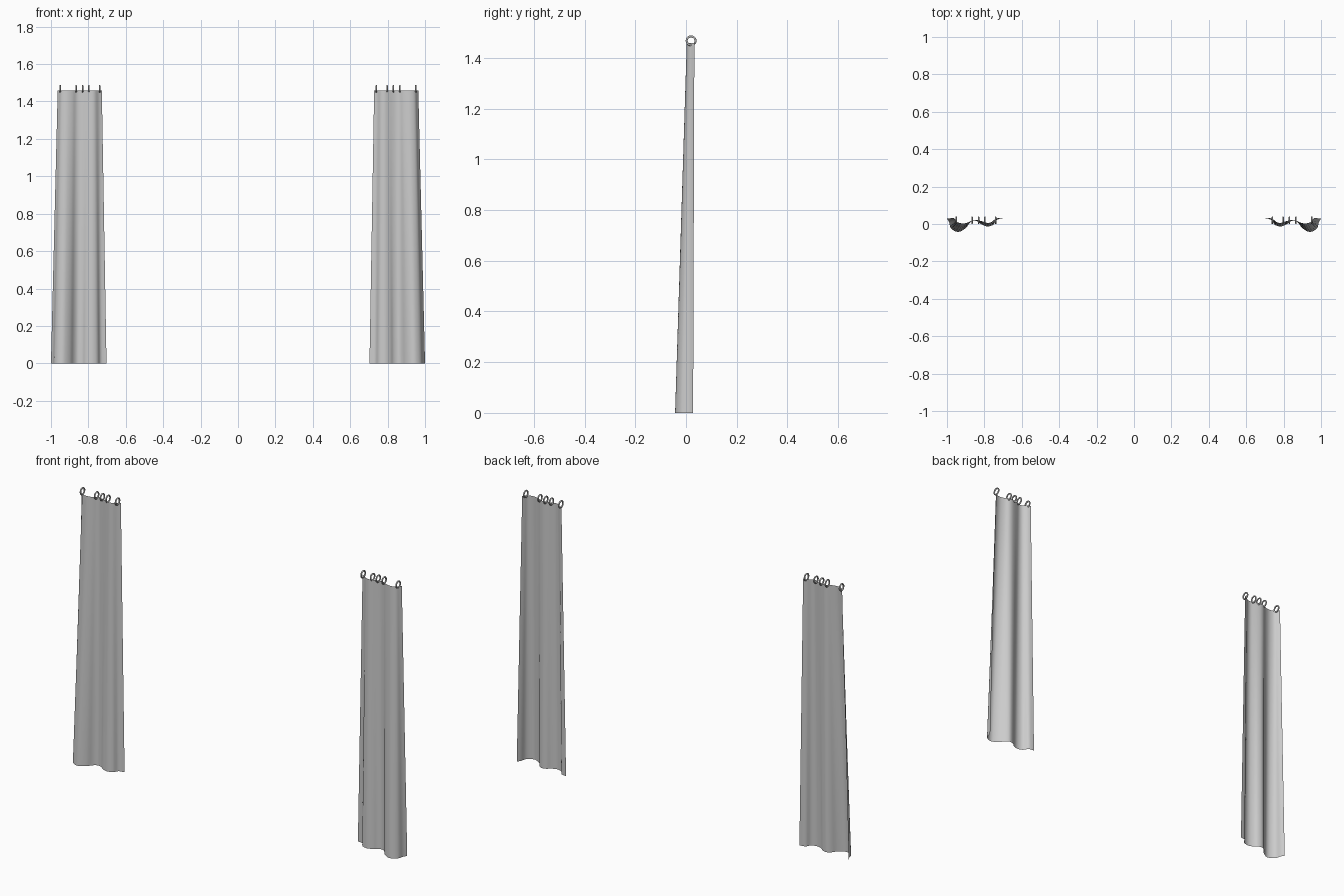
import bpy, bmesh, math
from mathutils import Vector

if "Cube" in bpy.data.objects:
    bpy.data.objects.remove(bpy.data.objects["Cube"])

# Fold outlines of the right-hand curtain: hem and header (x, y)
HEM = [(0.703, 0.028), (0.735, 0.022), (0.752, -0.004), (0.785, -0.013), (0.815, -0.002),
       (0.832, 0.012), (0.858, 0.018), (0.880, 0.004), (0.900, -0.022), (0.940, -0.043),
       (0.978, -0.024), (0.988, 0.008), (1.000, 0.028)]
HEADER = [(0.728, 0.032), (0.745, 0.024), (0.765, 0.009), (0.785, 0.006), (0.805, 0.012),
          (0.825, 0.018), (0.845, 0.022), (0.864, 0.020), (0.885, 0.009), (0.915, 0.003),
          (0.943, 0.009), (0.955, 0.022), (0.964, 0.033)]
TOP = 1.458
RINGS = [0.740, 0.797, 0.831, 0.866, 0.951]


def smooth(pts, n=3):
    """Catmull-Rom subdivision of an open outline."""
    p = [Vector(q) for q in pts]
    p = [2 * p[0] - p[1]] + p + [2 * p[-1] - p[-2]]
    out = []
    for a, b, c, d in zip(p, p[1:], p[2:], p[3:]):
        for k in range(n):
            t = k / n
            out.append(0.5 * (2 * b + (c - a) * t + (2 * a - 5 * b + 4 * c - d) * t * t
                              + (3 * b - a - 3 * c + d) * t ** 3))
    return out + [p[-2]]


def finish(name, bm):
    me = bpy.data.meshes.new(name)
    for f in bm.faces:
        f.smooth = True
    bm.to_mesh(me)
    bm.free()
    ob = bpy.data.objects.new(name, me)
    bpy.context.collection.objects.link(ob)


def curtain(name, side):
    # Cloth sheet lofted from hem to header
    bm = bmesh.new()
    hem, head = smooth(HEM), smooth(HEADER)
    rows = []
    for i in range(9):
        t = i / 8
        rows.append([bm.verts.new((side * v.x, v.y, TOP * t))
                     for v in (a.lerp(b, t) for a, b in zip(hem, head))])
    for r, s in zip(rows, rows[1:]):
        for j in range(len(r) - 1):
            q = (r[j], r[j + 1], s[j + 1], s[j])
            bm.faces.new(q if side > 0 else q[::-1])
    finish(name, bm)


def ring(name, x, major=0.0175, minor=0.004, n=20, m=8):
    # Hanging ring, hole facing sideways
    bm = bmesh.new()
    g = []
    for i in range(n):
        a = 2 * math.pi * i / n
        row = []
        for j in range(m):
            b = 2 * math.pi * j / m
            r = major + minor * math.cos(b)
            row.append(bm.verts.new((x + minor * math.sin(b), 0.02 + r * math.cos(a),
                                     1.468 + r * math.sin(a))))
        g.append(row)
    for i in range(n):
        for j in range(m):
            k, l = (i + 1) % n, (j + 1) % m
            bm.faces.new((g[i][j], g[k][j], g[k][l], g[i][l]))
    bmesh.ops.recalc_face_normals(bm, faces=bm.faces)
    finish(name, bm)


for label, side in (("right", 1), ("left", -1)):
    curtain(f"curtain_{label}", side)
    for i, x in enumerate(RINGS):
        ring(f"ring_{label}_{i + 1}", side * x)
